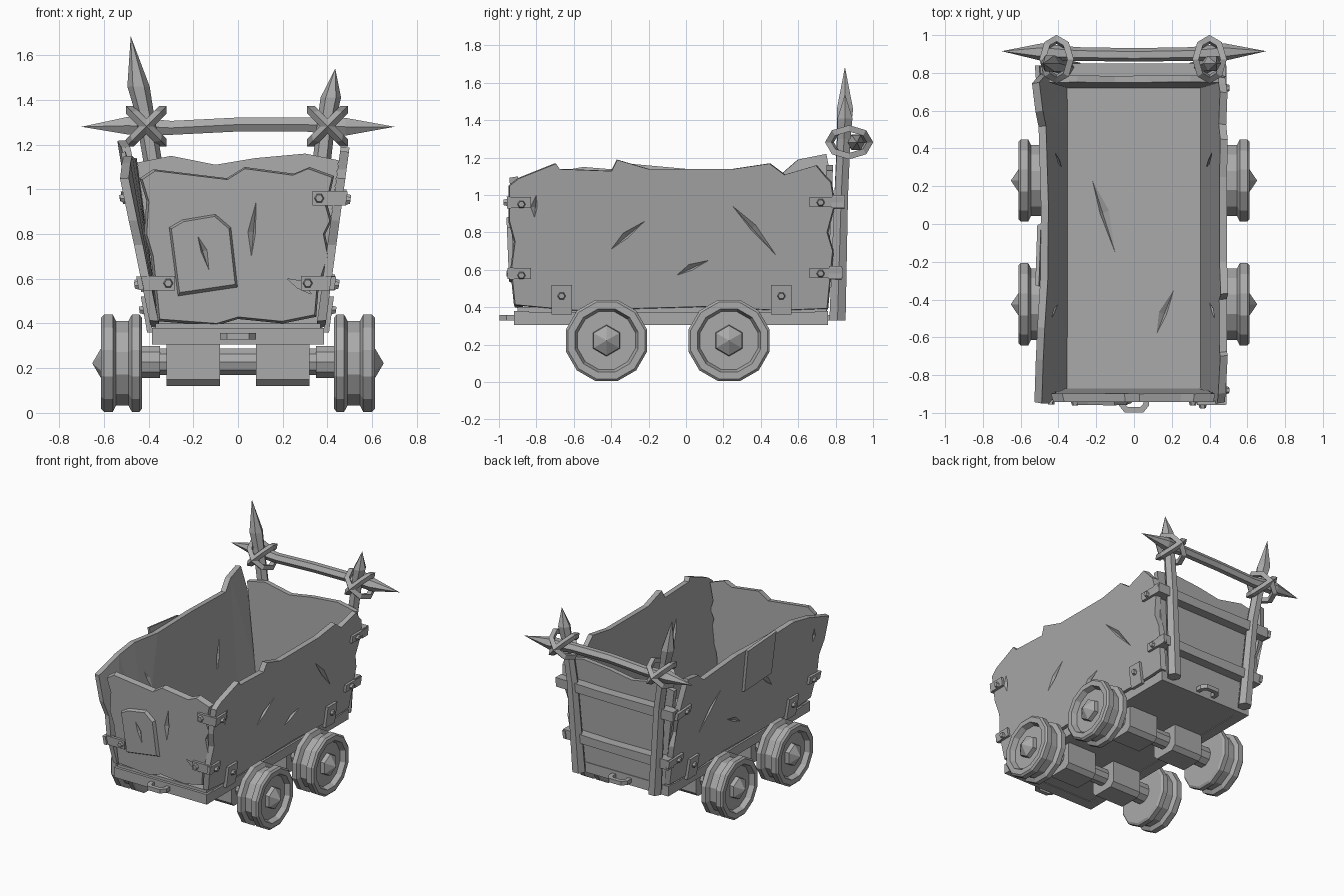
import bpy
import bmesh
from math import pi, cos, sin, radians
from mathutils import Vector

default_cube = bpy.data.objects.get("Cube")
if default_cube:
    bpy.data.objects.remove(default_cube, do_unlink=True)

grey = bpy.data.materials.new("worn grey")
grey.use_nodes = True
COLOUR = (0.4, 0.4, 0.4, 1)
grey.diffuse_color = COLOUR
grey.node_tree.nodes["Principled BSDF"].inputs["Base Color"].default_value = COLOUR


def finish(name, bm):
    """Turn a bmesh into a flat shaded object."""
    bmesh.ops.recalc_face_normals(bm, faces=bm.faces)
    mesh = bpy.data.meshes.new(name)
    bm.to_mesh(mesh)
    bm.free()
    mesh.materials.append(grey)
    ob = bpy.data.objects.new(name, mesh)
    bpy.context.collection.objects.link(ob)
    return ob


def prism(name, outline, place, d0, d1, shrink=1.0):
    """Extrude a 2D outline between two depths of a surface mapping."""
    bm = bmesh.new()
    cu = sum(p[0] for p in outline) / len(outline)
    cv = sum(p[1] for p in outline) / len(outline)
    low = [bm.verts.new(place(u, v, d0)) for u, v in outline]
    high = [bm.verts.new(place(cu + (u - cu) * shrink, cv + (v - cv) * shrink, d1))
            for u, v in outline]
    caps = [bm.faces.new(low), bm.faces.new(high)]
    for i in range(len(outline)):
        j = (i + 1) % len(outline)
        bm.faces.new((low[i], low[j], high[j], high[i]))
    bmesh.ops.triangulate(bm, faces=caps)
    return finish(name, bm)


def rect(u0, v0, u1, v1):
    return [(u0, v0), (u1, v0), (u1, v1), (u0, v1)]


def loft(name, sections, n, axis, turn=0.0):
    """Skin n-sided rings (x, y, z, radius) stacked along an axis."""
    bm = bmesh.new()
    rings = []
    for x, y, z, r in sections:
        ring = []
        for k in range(n):
            a = 2 * pi * (k + turn) / n
            p, q = max(r, 0.0001) * cos(a), max(r, 0.0001) * sin(a)
            ring.append(bm.verts.new((x, y + p, z + q) if axis == "x" else (x + p, y + q, z)))
        rings.append(ring)
    for a, b in zip(rings, rings[1:]):
        for k in range(n):
            bm.faces.new((a[k], a[(k + 1) % n], b[(k + 1) % n], b[k]))
    bm.faces.new(rings[0])
    bm.faces.new(rings[-1])
    bmesh.ops.remove_doubles(bm, verts=bm.verts, dist=0.0005)
    return finish(name, bm)


def crack(target, place, p, q, surface, width=0.025, depth=0.02):
    """Carve a tapering gash between two surface points."""
    p, q = Vector(p), Vector(q)
    mid, side = p.lerp(q, 0.45), (q - p).orthogonal().normalized() * width
    bm = bmesh.new()
    for point, d in ((p, 0), (q, 0), (mid + side, 0), (mid - side * 0.4, 0),
                     (mid, depth), (mid, -depth)):
        bm.verts.new(place(point.x, point.y, surface + d))
    bmesh.ops.convex_hull(bm, input=bm.verts)
    cutter = finish("crack_cutter", bm)
    cutter.hide_render = True
    mod = target.modifiers.new("crack", "BOOLEAN")
    mod.operation, mod.solver, mod.object = "DIFFERENCE", "EXACT", cutter
    bpy.context.view_layer.objects.active = target
    bpy.ops.object.modifier_apply(modifier=mod.name)
    bpy.data.objects.remove(cutter, do_unlink=True)


def bolt(name, place, u, v, d, r=0.022):
    ring = [(u + r * cos(k * pi / 3), v + r * sin(k * pi / 3)) for k in range(6)]
    prism(name, ring, place, d, d + 0.018, 0.75)


# Surface mappings: two coordinates on the panel plus depth outward
def left_wall(u, v, d):
    return (0.35 + 0.135 * (v - 0.38) + d, u, v)


def right_wall(u, v, d):
    flare = 0.045 * (u / 0.75) ** 2 * (v - 0.38)
    return (-0.35 - 0.135 * (v - 0.38) - flare - d, u, v)


def front_wall(u, v, d):
    return (u, -0.87 - 0.04 * (v - 0.38) - d, v)


def back_wall(u, v, d):
    return (u, 0.72 + 0.04 * (v - 0.38) + d, v)


def flat(u, v, d):
    return (u, v, d)


# Tub panels with chipped outlines
lower_edge = [(-0.92, 0.41), (-0.6, 0.38), (0.1, 0.4), (0.5, 0.38), (0.76, 0.39)]
back_edge = [(0.79, 0.7), (0.76, 0.8), (0.8, 0.95), (0.78, 1.07)]
front_edge = [(-0.95, 1.05), (-0.95, 0.86), (-0.92, 0.75), (-0.94, 0.6)]
left_top = [(0.75, 1.1), (0.7, 1.16), (0.53, 1.11), (0.45, 1.17), (0.25, 1.14), (-0.2, 1.14),
            (-0.37, 1.19), (-0.4, 1.13), (-0.68, 1.14), (-0.7, 1.17), (-0.9, 1.09)]
right_top = [(0.75, 1.22), (0.6, 1.19), (0.52, 1.12), (0.1, 1.14), (-0.3, 1.13),
             (-0.55, 1.15), (-0.72, 1.12), (-0.88, 1.07)]
left_panel = prism("left_panel", lower_edge + back_edge + left_top + front_edge,
                   left_wall, 0, 0.04, 0.992)
right_panel = prism("right_panel", lower_edge + back_edge + right_top + front_edge,
                    right_wall, 0, 0.04, 0.992)
front_panel = prism("front_panel", [
    (-0.36, 0.41), (-0.1, 0.39), (0.0, 0.42), (0.2, 0.4), (0.35, 0.43), (0.36, 0.55),
    (0.41, 0.7), (0.39, 0.8), (0.42, 0.86), (0.4, 0.93), (0.43, 1.06), (0.32, 1.1),
    (0.25, 1.07), (0.03, 1.1), (-0.05, 1.05), (-0.38, 1.09), (-0.44, 1.05), (-0.41, 0.95),
    (-0.42, 0.8), (-0.39, 0.7)], front_wall, 0, 0.045, 0.975)
back_panel = prism("back_panel", [
    (-0.35, 0.38), (0.35, 0.38), (0.4, 0.75), (0.45, 1.13), (0.3, 1.16), (0.08, 1.14),
    (-0.1, 1.11), (-0.3, 1.15), (-0.45, 1.12), (-0.4, 0.75)], back_wall, 0, 0.035)
floor = prism("floor", rect(-0.37, -0.9, 0.37, 0.75), flat, 0.345, 0.4)

# Carved gashes
for place, panel in ((left_wall, left_panel), (right_wall, right_panel)):
    for p, q in (((-0.4, 0.71), (-0.22, 0.86)), ((-0.05, 0.57), (0.12, 0.65)),
                 ((0.25, 0.94), (0.48, 0.68)), ((-0.81, 0.88), (-0.8, 1.0))):
        crack(panel, place, p, q, 0.04)
    for p, q in (((-0.5, 0.95), (-0.42, 0.75)), ((0.3, 0.62), (0.38, 0.85))):
        crack(panel, place, p, q, 0, depth=0.015)
crack(front_panel, front_wall, (0.06, 0.7), (0.08, 0.94), 0.045)
crack(front_panel, front_wall, (0.22, 0.6), (0.33, 0.53), 0.045)
crack(floor, flat, (-0.22, 0.23), (-0.1, -0.15), 0.4, 0.035)
crack(floor, flat, (0.12, -0.58), (0.21, -0.35), 0.4, 0.03)

# Riveted-on patches
patch_shape = [(-0.27, 0.52), (0.0, 0.56), (-0.03, 0.83), (-0.1, 0.89), (-0.25, 0.865), (-0.31, 0.83)]
patch = prism("front_patch", patch_shape, front_wall, 0.04, 0.07, 0.92)
crack(patch, front_wall, (-0.18, 0.79), (-0.13, 0.64), 0.07, 0.02)
prism("right_patch", [(-0.34, 0.83), (-0.02, 0.81), (0.0, 1.14), (-0.33, 1.17)],
      right_wall, 0.04, 0.06, 0.97)

# Chassis: deck, side beams and end beams
prism("deck", rect(-0.37, -0.9, 0.37, 0.74), flat, 0.31, 0.35)
for s in (-1, 1):
    prism("side_beam", rect(s * 0.31, -0.91, s * 0.385, 0.75), flat, 0.305, 0.375)
prism("front_beam", rect(-0.385, -0.92, 0.385, -0.84), flat, 0.305, 0.38)
prism("back_beam", rect(-0.385, 0.69, 0.385, 0.76), flat, 0.305, 0.38)


# Coupling loops at both ends
for name, y, s in (("front_loop", -0.91, -1), ("back_loop", 0.755, 1)):
    loop = [(-0.08, 0), (-0.08, 0.05), (-0.05, 0.088), (0.05, 0.088), (0.08, 0.05), (0.08, 0),
            (0.05, 0), (0.05, 0.04), (0.035, 0.058), (-0.035, 0.058), (-0.05, 0.04), (-0.05, 0)]
    prism(name, [(u, y + s * v) for u, v in loop], flat, 0.328, 0.358)

# Wheels, axles and bearing blocks
wheel_profile = [(0.43, 0.21), (0.44, 0.225), (0.475, 0.225), (0.49, 0.195), (0.545, 0.195),
                 (0.56, 0.225), (0.6, 0.225), (0.612, 0.212), (0.612, 0.175), (0.575, 0.16),
                 (0.575, 0.02)]
for y in (-0.425, 0.23):
    for s in (-1, 1):
        loft("wheel", [(s * x, y, 0.222, r) for x, r in wheel_profile], 12, "x", 0.5)
        loft("hub_spike", [(s * x, y, 0.222, r) for x, r in
                           ((0.57, 0.085), (0.605, 0.08), (0.652, 0))], 6, "x", 0.5)
        loft("axle_collar", [(s * 0.35, y, 0.228, 0.075), (s * 0.44, y, 0.228, 0.075)], 10, "x")
        block = [(-0.11, 0.31), (-0.11, 0.15), (-0.08, 0.12), (0.08, 0.12), (0.11, 0.15), (0.11, 0.31)]
        prism("bearing_block", block, lambda u, v, d: (s * d, y + u, v), 0.08, 0.32)
    loft("axle", [(-0.44, y, 0.228, 0.062), (0.44, y, 0.228, 0.062)], 10, "x")

# Side plates and corner brackets with bolts
for s, wall in ((1, left_wall), (-1, right_wall)):
    for y in (-0.665, 0.51):
        prism("side_plate", rect(y - 0.055, 0.36, y + 0.055, 0.52), wall, 0.035, 0.06)
        bolt("plate_bolt", wall, y, 0.46, 0.06)
    for z in (0.58, 0.96):
        prism("back_bracket", rect(0.66, z - 0.025, 0.84, z + 0.03), wall, 0.035, 0.058)
        bolt("back_bolt", wall, 0.72, z, 0.058)
        if s < 0 and z > 0.9:
            continue
        corner = left_wall(0, z, 0.055)[0]
        prism("front_bracket_side", rect(-0.955, z - 0.03, -0.83, z + 0.03), wall, 0.035, 0.058)
        prism("front_bracket_face", rect(s * (corner - 0.15), z - 0.033, s * corner, z + 0.033),
              front_wall, 0.043, 0.064)
        bolt("bracket_bolt", wall, -0.88, z - 0.01, 0.058)
        bolt("bracket_bolt", front_wall, s * (corner - 0.12), z, 0.064)

# Back rails
for z in (0.58, 0.96):
    half = left_wall(0, z, 0.058)[0]
    prism("back_rail", [(-half, z - 0.04), (half, z - 0.03), (half, z + 0.04), (0.1, z + 0.03),
                        (-half, z + 0.035)], back_wall, 0.035, 0.105)

# Sharpened posts and push bar
loft("right_post", [(-0.31, 0.81, 0.33, 0.05), (-0.36, 0.83, 1.0, 0.042), (-0.42, 0.845, 1.35, 0.042),
                    (-0.445, 0.85, 1.46, 0.05), (-0.48, 0.85, 1.685, 0)], 6, "z")
loft("left_post", [(0.32, 0.81, 0.33, 0.05), (0.36, 0.83, 1.0, 0.042), (0.395, 0.845, 1.3, 0.04),
                   (0.415, 0.85, 1.41, 0.046), (0.435, 0.85, 1.54, 0)], 6, "z")
loft("push_bar", [(-0.7, 0.915, 1.28, 0), (-0.49, 0.91, 1.285, 0.046), (-0.3, 0.9, 1.275, 0.036),
                  (0.0, 0.895, 1.29, 0.036), (0.3, 0.9, 1.29, 0.036), (0.48, 0.91, 1.28, 0.046),
                  (0.7, 0.915, 1.28, 0)], 6, "x")

# Crossed rope lashings
for x in (-0.41, 0.4):
    for angle in (-45, 45):
        bpy.ops.mesh.primitive_torus_add(
            major_segments=8, minor_segments=4, major_radius=0.105, minor_radius=0.024,
            location=(x, 0.872, 1.282), rotation=(0, radians(angle), 0))
        lashing = bpy.context.object
        lashing.name = "lashing"
        lashing.data.materials.append(grey)
        for face in lashing.data.polygons:
            face.use_smooth = False
